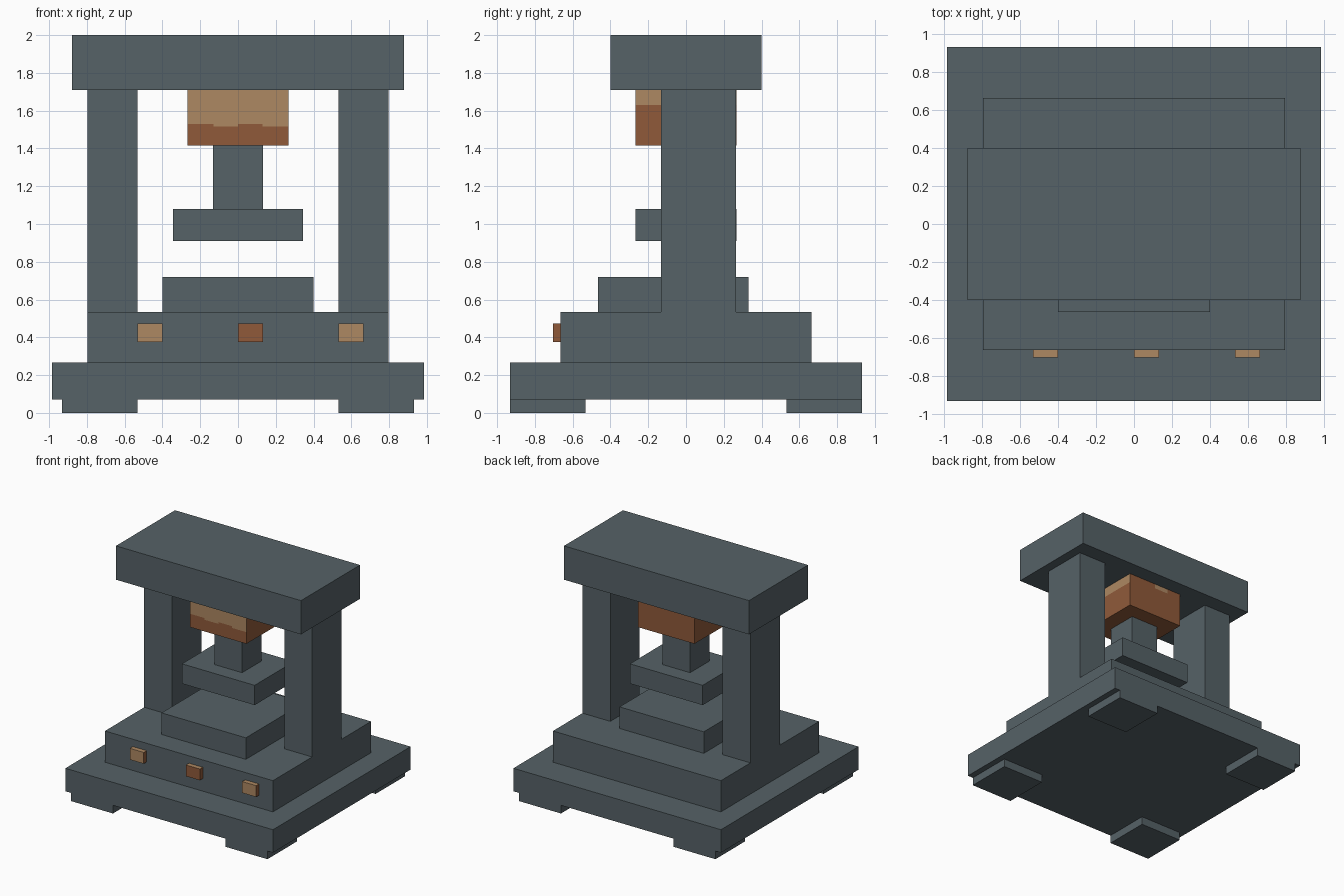
import bpy
import bmesh
from mathutils import Vector

if "Cube" in bpy.data.objects:
    bpy.data.objects.remove(bpy.data.objects["Cube"], do_unlink=True)


def make_material(name, color):
    mat = bpy.data.materials.new(name)
    mat.use_nodes = True
    mat.diffuse_color = (*color, 1)
    mat.node_tree.nodes["Principled BSDF"].inputs["Base Color"].default_value = (*color, 1)
    return mat


steel = make_material("slate steel", (0.093, 0.122, 0.136))
tan = make_material("tan copper", (0.42, 0.246, 0.122))
rust = make_material("rust copper", (0.279, 0.102, 0.042))


def box(name, x, y, z, mats=(steel,), cuts=(), rule=None):
    """Box from (min, max) spans, with optional planar cuts and a face colour rule."""
    bm = bmesh.new()
    bmesh.ops.create_cube(bm, size=1)
    for v in bm.verts:
        v.co = [span[0] if c < 0 else span[1] for c, span in zip(v.co, (x, y, z))]
    for axis, offset in cuts:
        normal = Vector((0, 0, 0))
        normal[axis] = 1
        bmesh.ops.bisect_plane(bm, geom=bm.verts[:] + bm.edges[:] + bm.faces[:],
                               plane_co=normal * offset, plane_no=normal)
    bm.normal_update()
    if rule:
        for f in bm.faces:
            f.material_index = rule(f.normal, f.calc_center_median())
    mesh = bpy.data.meshes.new(name)
    bm.to_mesh(mesh)
    bm.free()
    for m in mats:
        mesh.materials.append(m)
    obj = bpy.data.objects.new(name, mesh)
    bpy.context.collection.objects.link(obj)
    return obj


def both(lo, hi, side):
    """Span mirrored to the given side."""
    return tuple(sorted((lo * side, hi * side)))


# Feet and stepped base
for sx, side in ((-1, "right"), (1, "left")):
    for sy, end in ((-1, "front"), (1, "back")):
        box(f"{end}_{side}_foot", both(0.533, 0.933, sx), both(0.533, 0.933, sy), (0, 0.07))
box("base_slab", (-0.985, 0.985), (-0.933, 0.933), (0.07, 0.267))
box("plinth", (-0.797, 0.797), (-0.665, 0.665), (0.267, 0.535))
box("anvil", (-0.4, 0.4), (-0.465, 0.33), (0.535, 0.72))

# Frame
for sx, side in ((-1, "right"), (1, "left")):
    box(f"{side}_column", both(0.533, 0.797, sx), (-0.133, 0.265), (0.535, 1.71))
box("top_beam", (-0.878, 0.878), (-0.4, 0.4), (1.71, 2))

# Press ram
box("ram", (-0.132, 0.132), (-0.133, 0.133), (1.08, 1.415))
box("press_head", (-0.345, 0.345), (-0.267, 0.267), (0.91, 1.08))


# Weathered drive block: tan upper areas over rust
def block_rule(n, c):
    if n.y < -0.5:
        dip = -0.13 < c.x < 0 or c.x > 0.13
        return 0 if c.z > 1.53 or (dip and c.z > 1.515) else 1
    if n.x > 0.5:
        return 0 if c.z > 1.63 else 1
    if n.y > 0.5:
        return 0 if c.z > 1.67 and -0.13 < c.x < 0 else 1
    return 1


box("drive_block", (-0.267, 0.267), (-0.267, 0.267), (1.415, 1.71), (tan, rust),
    [(2, 1.515), (2, 1.53), (2, 1.63), (2, 1.67), (0, -0.13), (0, 0), (0, 0.13)], block_rule)


# Control buttons on the plinth front
def tan_button(n, c):
    return 0 if n.z > 0.5 or n.y < -0.5 else 1


def rust_button(n, c):
    return 0 if n.z > 0.5 else 1


for name, x, rule in (("right", -0.533, tan_button), ("middle", 0, rust_button),
                      ("left", 0.533, tan_button)):
    box(f"{name}_button", (x, x + 0.132), (-0.705, -0.665), (0.375, 0.472), (tan, rust), rule=rule)
